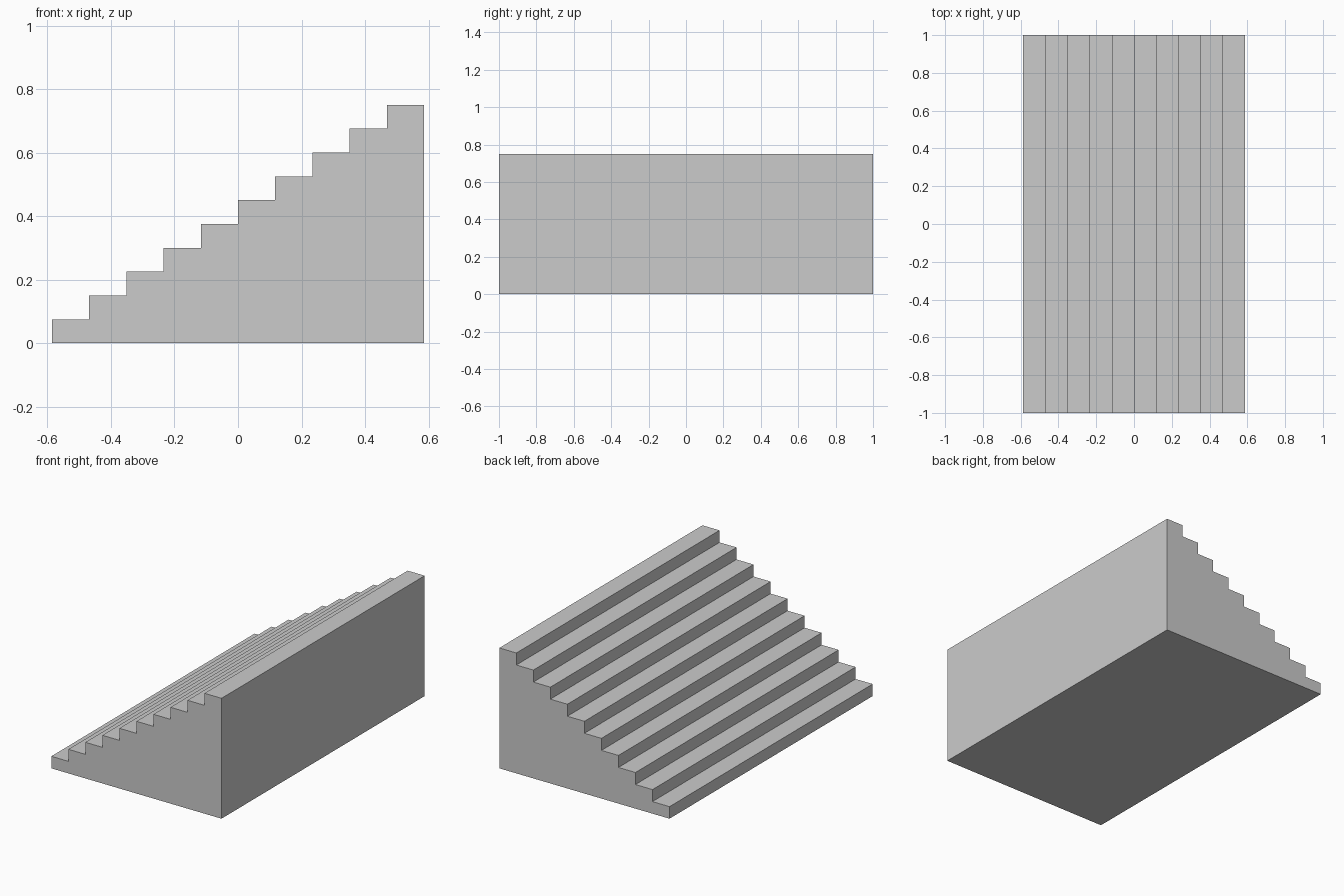
import bpy
import bmesh

if "Cube" in bpy.data.objects:
    bpy.data.objects.remove(bpy.data.objects["Cube"])

STEPS = 10
TREAD = 0.1173
RISE = 0.075
HALF_WIDTH = 1.0
x0 = -STEPS * TREAD / 2

# Side profile: flat base, then a sawtooth of risers and treads
profile = [(-x0, 0.0)]
for i in reversed(range(STEPS)):
    z = (i + 1) * RISE
    profile.append((x0 + (i + 1) * TREAD, z))
    profile.append((x0 + i * TREAD, z))
profile.append((x0, 0.0))

# Solid staircase: extrude the profile across its width
bm = bmesh.new()
face = bm.faces.new([bm.verts.new((x, -HALF_WIDTH, z)) for x, z in profile])
extruded = bmesh.ops.extrude_face_region(bm, geom=[face], use_keep_orig=True)
new_verts = [g for g in extruded["geom"] if isinstance(g, bmesh.types.BMVert)]
bmesh.ops.translate(bm, verts=new_verts, vec=(0, 2 * HALF_WIDTH, 0))
bmesh.ops.recalc_face_normals(bm, faces=bm.faces)

mesh = bpy.data.meshes.new("staircase")
bm.to_mesh(mesh)
bm.free()
bpy.context.collection.objects.link(bpy.data.objects.new("staircase", mesh))
